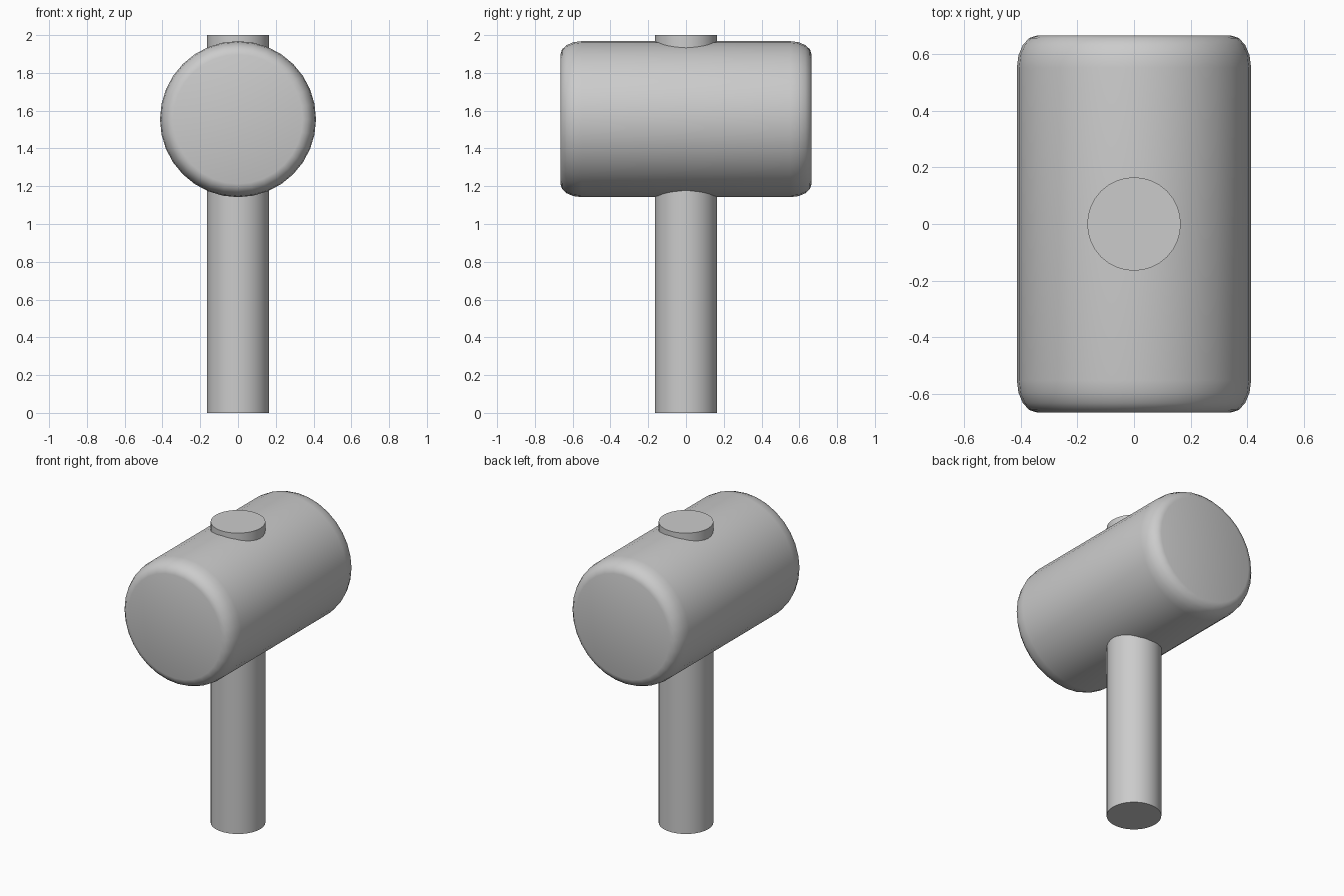
import bpy
import math

cube = bpy.data.objects.get("Cube")
if cube:
    bpy.data.objects.remove(cube, do_unlink=True)

HANDLE_R = 0.165
HEAD_R = 0.413
HEAD_HALF = 0.665
HEAD_Z = 1.555

# Single plain grey
grey = bpy.data.materials.new("plain_grey")
grey.use_nodes = True
grey.diffuse_color = (0.6, 0.6, 0.6, 1)
grey.node_tree.nodes["Principled BSDF"].inputs["Base Color"].default_value = (0.6, 0.6, 0.6, 1)


def cylinder(name, sides, location, rotation=(0, 0, 0)):
    bpy.ops.mesh.primitive_cylinder_add(vertices=sides, radius=1, depth=2,
                                        location=location, rotation=rotation)
    obj = bpy.context.object
    obj.name = name
    obj.data.materials.append(grey)
    return obj


# Handle passes right through the head
handle = cylinder("handle", 32, (0, 0, 1))
handle.scale = (HANDLE_R, HANDLE_R, 1)
bpy.ops.object.transform_apply(location=False, rotation=False, scale=True)
bpy.ops.object.shade_smooth_by_angle(angle=math.radians(30))

# Barrel head; the scaled bevel gives an elongated rounded rim
head = cylinder("mallet_head", 32, (0, 0, HEAD_Z), (math.pi / 2, 0, 0))
head.scale = (HEAD_R, HEAD_R, HEAD_HALF)
rim = head.modifiers.new("rounded_rim", 'BEVEL')
rim.width = 0.17
rim.segments = 4
rim.limit_method = 'ANGLE'
rim.angle_limit = math.radians(45)
bpy.ops.object.modifier_apply(modifier=rim.name)
bpy.ops.object.transform_apply(location=False, rotation=True, scale=True)
bpy.ops.object.shade_smooth_by_angle(angle=math.radians(30))
